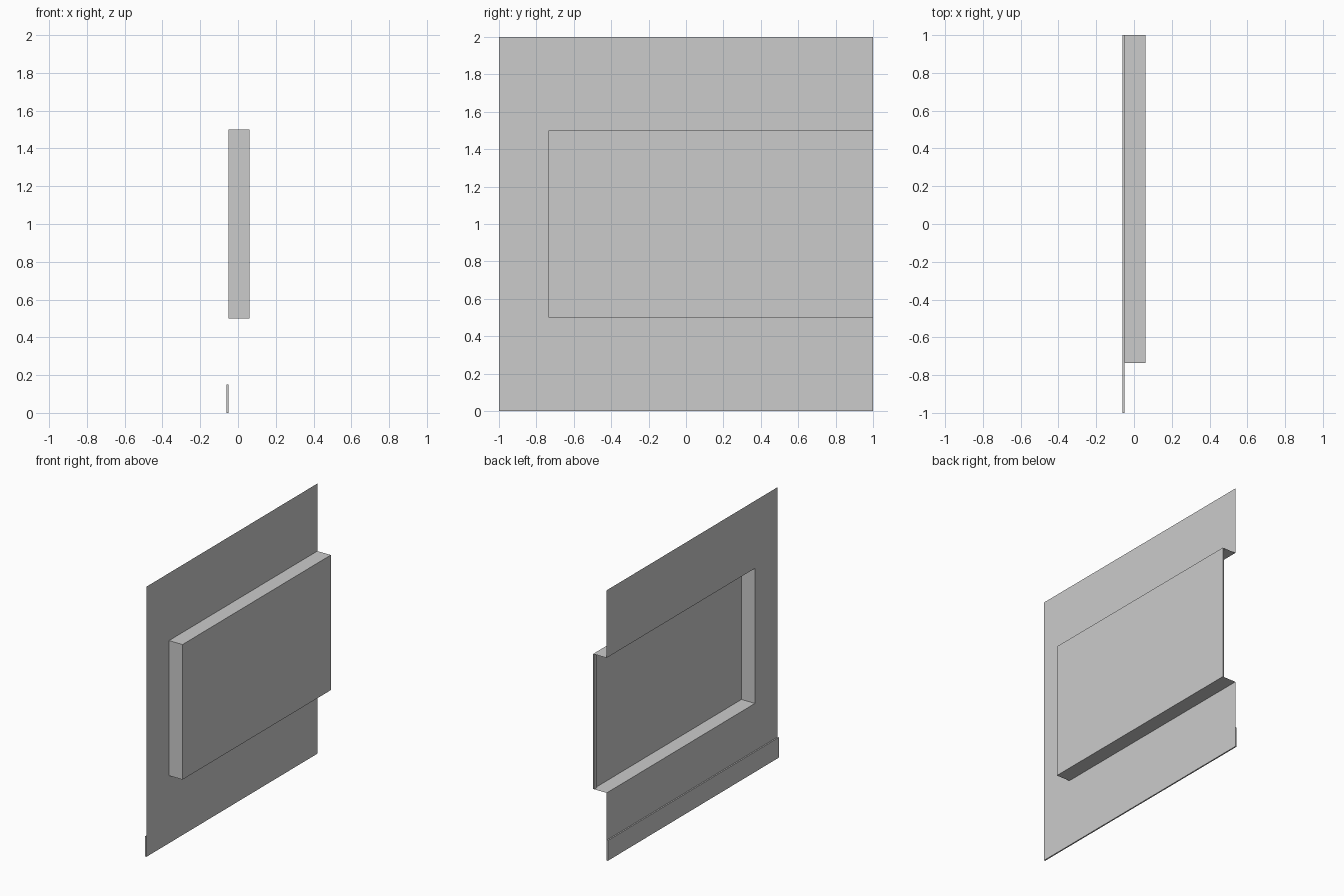
import bpy
import bmesh
from mathutils import Vector

cube = bpy.data.objects.get("Cube")
if cube:
    bpy.data.objects.remove(cube, do_unlink=True)

# Single plain plaster colour
GREY = (0.6, 0.6, 0.6, 1.0)
plaster = bpy.data.materials.new("light_grey_plaster")
plaster.use_nodes = True
plaster.diffuse_color = GREY
plaster.node_tree.nodes["Principled BSDF"].inputs["Base Color"].default_value = GREY

# Main dimensions
WALL_X, BACK_X = -0.05, 0.06
NICHE_Y, END_Y = -0.735, 1.0
LOW_Z, HIGH_Z, TOP_Z = 0.5, 1.5, 2.0


def make_object(name, bm):
    bmesh.ops.remove_doubles(bm, verts=bm.verts, dist=0.0001)
    mesh = bpy.data.meshes.new(name)
    bm.to_mesh(mesh)
    bm.free()
    mesh.materials.append(plaster)
    obj = bpy.data.objects.new(name, mesh)
    bpy.context.collection.objects.link(obj)
    return obj


def panel(bm, a, b, facing):
    """Axis-aligned rectangle between opposite corners, turned to face a direction."""
    a, b = Vector(a), Vector(b)
    flat = min(range(3), key=lambda i: abs(b[i] - a[i]))
    u, v = [i for i in range(3) if i != flat]
    c, d = a.copy(), a.copy()
    c[u], d[v] = b[u], b[v]
    face = bm.faces.new([bm.verts.new(p) for p in (a, c, b, d)])
    face.normal_update()
    if face.normal.dot(Vector(facing)) < 0:
        face.normal_flip()


def box(name, low, high):
    bm = bmesh.new()
    bmesh.ops.create_cube(bm, size=1)
    low, high = Vector(low), Vector(high)
    bmesh.ops.scale(bm, vec=high - low, verts=bm.verts)
    bmesh.ops.translate(bm, vec=(low + high) / 2, verts=bm.verts)
    return make_object(name, bm)


# Thin wall surface around the opening, which runs out at the rear edge
bm = bmesh.new()
room = (-1, 0, 0)
panel(bm, (WALL_X, -1, 0), (WALL_X, END_Y, LOW_Z), room)
panel(bm, (WALL_X, -1, LOW_Z), (WALL_X, NICHE_Y, HIGH_Z), room)
panel(bm, (WALL_X, -1, HIGH_Z), (WALL_X, END_Y, TOP_Z), room)
make_object("wall", bm)

# Recess: back, sill, head and one closed end
bm = bmesh.new()
panel(bm, (BACK_X, NICHE_Y, LOW_Z), (BACK_X, END_Y, HIGH_Z), room)
panel(bm, (WALL_X, NICHE_Y, LOW_Z), (BACK_X, END_Y, LOW_Z), (0, 0, 1))
panel(bm, (WALL_X, NICHE_Y, HIGH_Z), (BACK_X, END_Y, HIGH_Z), (0, 0, -1))
panel(bm, (WALL_X, NICHE_Y, LOW_Z), (BACK_X, NICHE_Y, HIGH_Z), (0, 1, 0))
make_object("recess", bm)

# Slim upright strip at the open end of the recess
box("end_strip", (0.052, 0.965, LOW_Z), (BACK_X, END_Y, HIGH_Z))

# Skirting board along the foot of the wall
box("skirting_board", (-0.06, -1, 0), (WALL_X, END_Y, 0.15))
